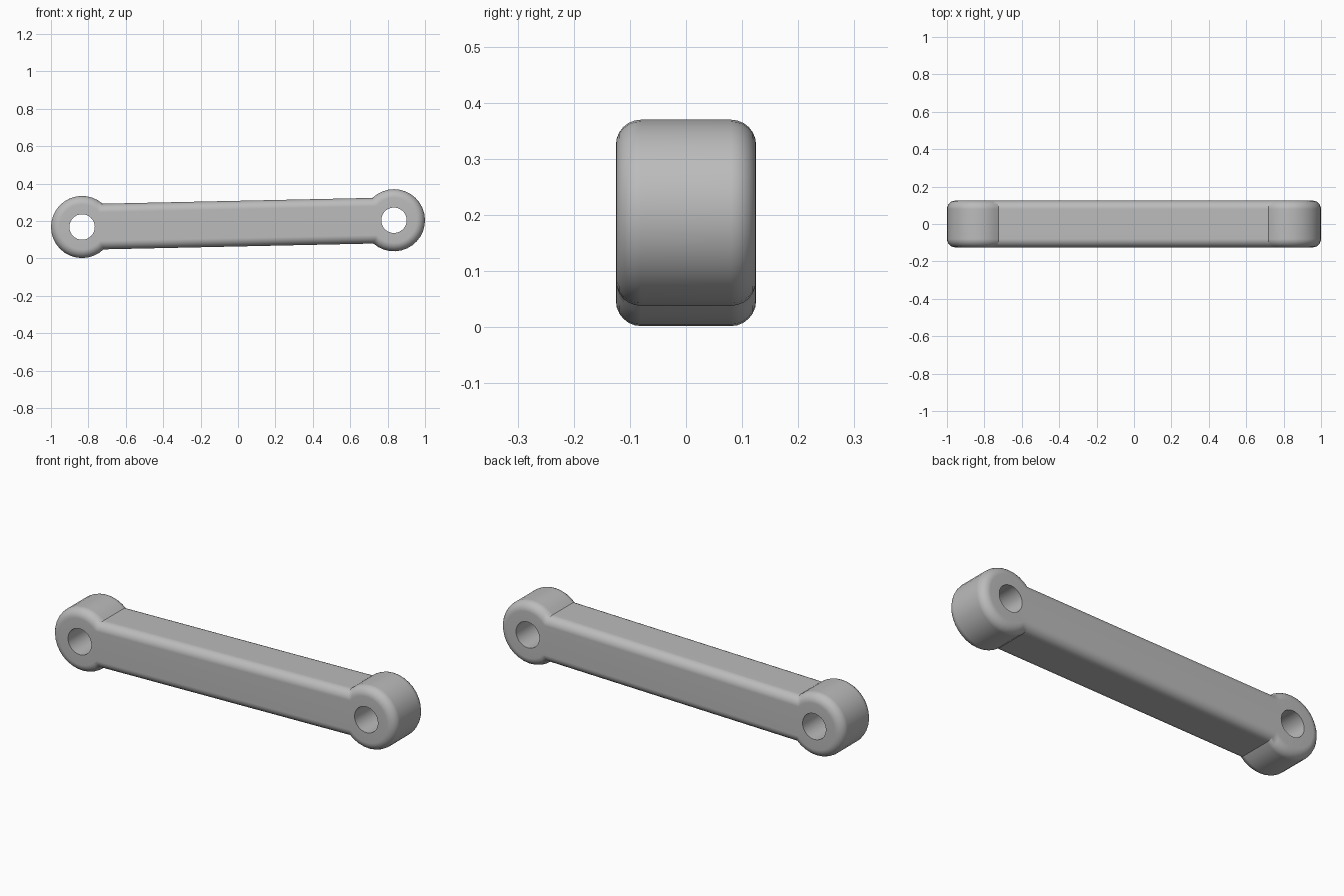
import bpy, bmesh, math
from mathutils import Matrix

cube = bpy.data.objects.get("Cube")
if cube:
    bpy.data.objects.remove(cube, do_unlink=True)

HUB_R, BAR_H, HOLE_R = 0.166, 0.122, 0.068
REACH, DEPTH, ROUND = 0.834, 0.125, 0.045
ARC, HOLE_SIDES, STEPS = 24, 32, 6


def outline(inset):
    """Two hubs joined by a straight bar, drawn in by the inset."""
    r, h = HUB_R - inset, BAR_H - inset
    start = math.asin(h / r)
    points = []
    for side in (-1, 1):
        for i in range(ARC + 1):
            a = start + (2 * math.pi - 2 * start) * i / ARC
            points.append((side * (r * math.cos(a) - REACH), side * r * math.sin(a)))
    # side -1 is the +x hub, whose arc is the same one turned half round
    return points


def add_ring(bm, points, y):
    verts = [bm.verts.new((x, y, z)) for x, z in points]
    edges = [bm.edges.new((v, verts[i - 1])) for i, v in enumerate(verts)]
    return verts, edges


def skin(bm, a, b):
    for i in range(len(a)):
        bm.faces.new((a[i - 1], a[i], b[i], b[i - 1]))


bm = bmesh.new()

# Rounded outer shell
layers = []
for k in range(STEPS + 1):
    t = math.pi / 2 * k / STEPS
    layers.append((ROUND * (1 - math.sin(t)), -DEPTH + ROUND * (1 - math.cos(t))))
layers += [(inset, -y) for inset, y in reversed(layers)]
shell = [add_ring(bm, outline(inset), y) for inset, y in layers]
for (a, _), (b, _) in zip(shell, shell[1:]):
    skin(bm, a, b)

# Pin holes through both hubs
cap_edges = [list(shell[0][1]), list(shell[-1][1])]
for cx in (-REACH, REACH):
    circle = []
    for i in range(HOLE_SIDES):
        a = 2 * math.pi * i / HOLE_SIDES
        circle.append((cx + HOLE_R * math.cos(a), HOLE_R * math.sin(a)))
    front = add_ring(bm, circle, -DEPTH)
    back = add_ring(bm, circle, DEPTH)
    skin(bm, front[0], back[0])
    cap_edges[0] += front[1]
    cap_edges[1] += back[1]

# Flat faces around the holes
for edges, direction in zip(cap_edges, (-1, 1)):
    bmesh.ops.triangle_fill(bm, edges=edges, use_beauty=True,
                            use_dissolve=False, normal=(0, direction, 0))
bmesh.ops.recalc_face_normals(bm, faces=bm.faces)

# Slight tilt, resting on the ground
tilt = math.atan2(0.018, REACH)
bm.transform(Matrix.Translation((0, 0, 0.186)) @ Matrix.Rotation(-tilt, 4, "Y"))

mesh = bpy.data.meshes.new("link_arm")
bm.to_mesh(mesh)
bm.free()
link = bpy.data.objects.new("link_arm", mesh)
bpy.context.collection.objects.link(link)

# Plain grey metal
grey = bpy.data.materials.new("plain_grey")
grey.use_nodes = True
colour = (0.5, 0.5, 0.5, 1)
grey.diffuse_color = colour
grey.node_tree.nodes["Principled BSDF"].inputs["Base Color"].default_value = colour
mesh.materials.append(grey)

# Smooth rounds with crisp hole rims and hub joints
bpy.ops.object.select_all(action="DESELECT")
link.select_set(True)
bpy.context.view_layer.objects.active = link
bpy.ops.object.shade_smooth_by_angle(angle=math.radians(30))
normals = link.modifiers.new("even_normals", "WEIGHTED_NORMAL")
normals.keep_sharp = True
